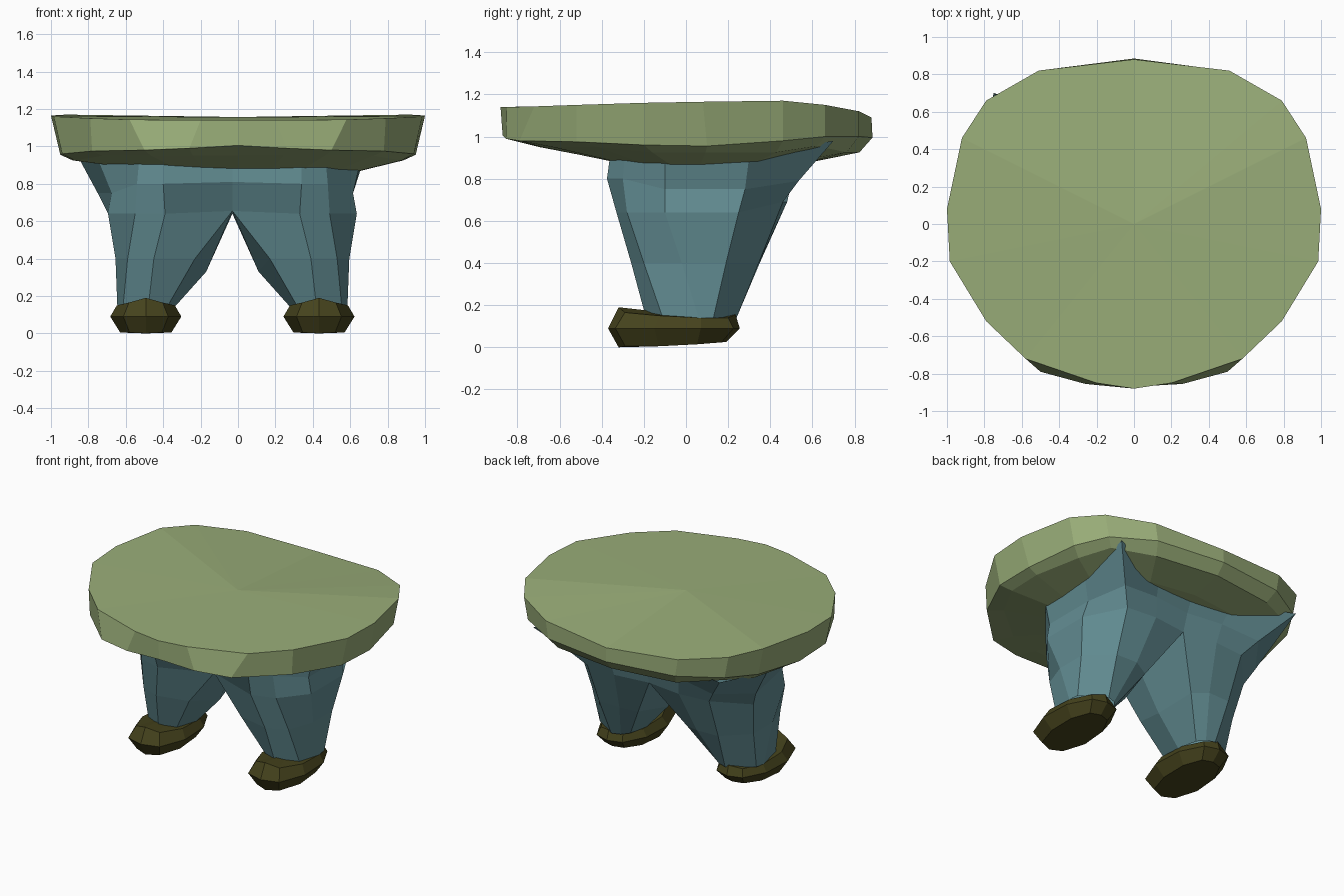
import bpy, bmesh

if "Cube" in bpy.data.objects:
    bpy.data.objects.remove(bpy.data.objects["Cube"])


def material(name, rgb):
    m = bpy.data.materials.new(name)
    m.diffuse_color = (*rgb, 1)
    m.use_nodes = True
    m.node_tree.nodes["Principled BSDF"].inputs["Base Color"].default_value = m.diffuse_color
    return m


SEAM = -.03  # x of the plane shared by both trouser legs
green = material("sage_green", (0.32, 0.42, 0.19))
blue = material("dusty_blue", (0.125, 0.27, 0.295))
brown = material("dark_olive_brown", (0.06, 0.056, 0.012))


def loft(name, rings, mat, top_centre=None, capped=True):
    """Skin a stack of equal-length rings; capped closes both ends."""
    bm = bmesh.new()
    rows = [[bm.verts.new(p) for p in ring] for ring in rings]
    n = len(rows[0])
    for a, b in zip(rows, rows[1:]):
        for i in range(n):
            j = (i + 1) % n
            bm.faces.new((a[i], a[j], b[j], b[i]))
    bm.faces.new(rows[0][::-1])
    if top_centre:
        c = bm.verts.new(top_centre)
        for i in range(n):
            bm.faces.new((rows[-1][i], rows[-1][(i + 1) % n], c))
    else:
        bm.faces.new(rows[-1])
    bmesh.ops.recalc_face_normals(bm, faces=bm.faces[:])
    if not capped:  # drop end caps and the hidden wall on the seam
        hidden = [f for f in bm.faces if len(f.verts) > 4
                  or all(abs(v.co.x - SEAM) < 1e-4 for v in f.verts)]
        bmesh.ops.delete(bm, geom=hidden, context='FACES')
    me = bpy.data.meshes.new(name)
    bm.to_mesh(me)
    bm.free()
    me.materials.append(mat)
    ob = bpy.data.objects.new(name, me)
    bpy.context.collection.objects.link(ob)
    return ob


def both(half):
    """Complete a right-hand outline that starts and ends on the centre line."""
    return half + [(-x, y, z) for x, y, z in half[-2:0:-1]]


# Round slab: rim outlines plus two shrinking rings underneath
top = [(0, -.88, 1.14), (.2, -.85, 1.14), (.58, -.72, 1.143), (.79, -.52, 1.15),
       (.985, -.20, 1.16), (1, .08, 1.165), (.92, .46, 1.17), (.79, .66, 1.15),
       (.51, .82, 1.12), (0, .88, 1.09)]
rim = [(0, -.87, 1.005), (.26, -.855, .99), (.5, -.79, .98), (.78, -.52, .975),
       (.94, -.2, .96), (.95, .1, .955), (.88, .46, .98), (.76, .66, 1.0),
       (.49, .82, 1.0), (0, .885, .995)]
under = [(x * .93, y * .93 if y > 0 else y * .8, .925 + (.025 if y < -.4 else 0))
         for x, y, z in rim]
under[7] = (.71, .62, .955)
base = [(x * .68, y * .68 if y > 0 else y * .38, .88) for x, y, z in rim]
base = [(x, y, z - .02 * x) for x, y, z in both(base)]
loft("round_slab", [base, both(under), both(rim), both(top)], green, (0, 0, 1.157))

# Trouser legs: cuff to waist, u measured outwards from the shared seam
leg = [
    [(.35, -.14, .14), (.45, -.19, .14), (.585, -.11, .14), (.615, .06, .14),
     (.605, .13, .14), (.44, .24, .14), (.38, .22, .14), (.34, .17, .14),
     (.31, .03, .14)],
    [(.2, -.21, .4), (.42, -.26, .4), (.56, -.2, .4), (.625, -.02, .4),
     (.625, .19, .4), (.46, .345, .4), (.3, .35, .4), (.19, .3, .38),
     (.14, .04, .33)],
    [(0, -.22, .655), (.36, -.33, .64), (.52, -.28, .64), (.665, -.1, .64),
     (.665, .25, .64), (.47, .46, .69), (.25, .48, .69), (0, .45, .69),
     (0, 0, .64)],
    [(0, -.33, .81), (.37, -.375, .8), (.51, -.3, .8), (.645, -.1, .75),
     (.645, .28, .75), (.55, .535, .79), (.27, .51, .82), (0, .49, .81),
     (0, .1, .8)],
    [(0, -.34, .93), (.37, -.36, .91), (.5, -.29, .91), (.68, -.1, .9),
     (.69, .3, .905), (.72, .70, .98), (.3, .58, .95), (0, .55, .95),
     (0, .1, .93)],
]
for side, s in (("right", 1), ("left", -1)):
    rings = [[(SEAM + s * u, y, z) for u, y, z in r] for r in leg]
    if s < 0:  # the left hip flares wider
        rings[3][4] = (-.75, .3, .75)
        rings[4][3] = (-.74, -.08, .91)
        rings[4][4] = (-.85, .32, .935)
    loft(side + "_trouser_leg", rings, blue, capped=False)

# Shoes: sole, widest line and upper
mid = [(0, -.37, .09), (.12, -.335, .09), (.19, -.15, .09), (.18, .07, .09),
       (.1, .225, .09), (0, .255, .09)]
upper = [(0, -.32, .19), (.09, -.29, .165), (.155, -.13, .15), (.15, .07, .14),
         (.085, .2, .14), (0, .235, .155)]
sole = [(x * .72, y * .86 if y < 0 else y * .75, .005 if y < 0 else .01 + y * .06)
        for x, y, z in mid]
sole[0] = (0, -.32, 0)
for side, s in (("right", 1), ("left", -1)):
    cx = SEAM + s * .463
    rings = [[(cx + x, y, z) for x, y, z in both(h)] for h in (sole, mid, upper)]
    loft(side + "_shoe", rings, brown, (cx, -.05, .16))
